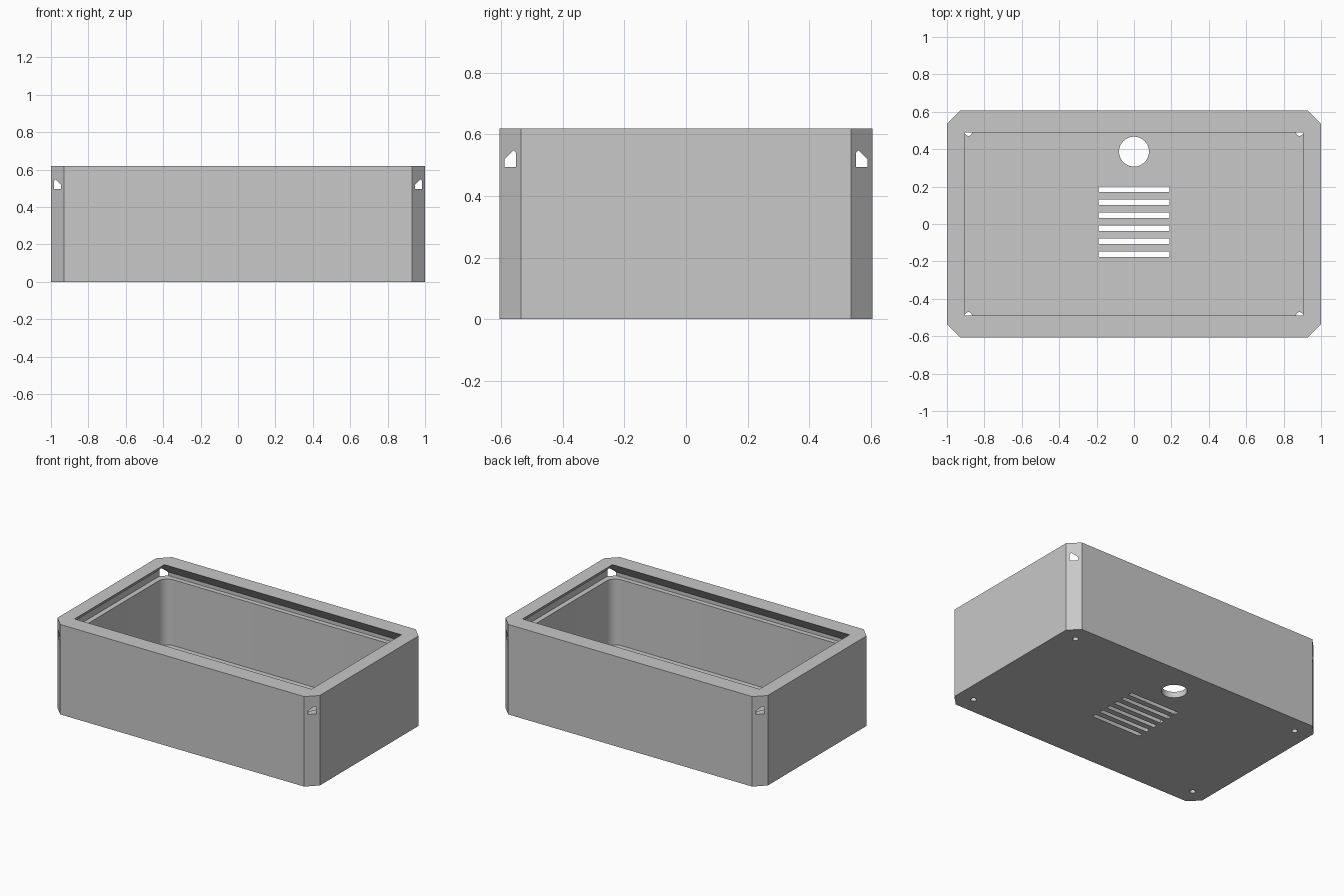
import bpy
import bmesh
from math import cos, sin, pi

cube = bpy.data.objects.get("Cube")
if cube:
    bpy.data.objects.remove(cube, do_unlink=True)

# Material
grey = bpy.data.materials.new("plain grey")
grey.use_nodes = True
colour = (0.58, 0.58, 0.58, 1)
grey.diffuse_color = colour
grey.node_tree.nodes["Principled BSDF"].inputs["Base Color"].default_value = colour


def outline(hx, hy, r=0, seg=1, cx=0, cy=0):
    """Rectangle outline with sharp (r=0), chamfered (seg=1) or rounded corners."""
    pts = []
    for q, (sx, sy) in enumerate([(1, 1), (-1, 1), (-1, -1), (1, -1)]):
        for i in range(seg + 1 if r else 1):
            a = (q + i / seg) * pi / 2
            pts.append((cx + sx * (hx - r) + r * cos(a),
                        cy + sy * (hy - r) + r * sin(a)))
    return pts


def circle(radius, cx, cy, n=32):
    return [(cx + radius * cos(2 * pi * i / n), cy + radius * sin(2 * pi * i / n))
            for i in range(n)]


def loft_object(name, solids):
    """Each solid is a list of (z, outline) levels joined into a closed loft."""
    bm = bmesh.new()
    for levels in solids:
        rings = [[bm.verts.new((x, y, z)) for x, y in pts] for z, pts in levels]
        bm.faces.new(rings[0][::-1])
        bm.faces.new(rings[-1])
        for low, high in zip(rings, rings[1:]):
            n = len(low)
            for i in range(n):
                j = (i + 1) % n
                bm.faces.new((low[i], low[j], high[j], high[i]))
    bmesh.ops.recalc_face_normals(bm, faces=bm.faces)
    mesh = bpy.data.meshes.new(name)
    bm.to_mesh(mesh)
    bm.free()
    mesh.materials.append(grey)
    obj = bpy.data.objects.new(name, mesh)
    bpy.context.collection.objects.link(obj)
    return obj


# Outer shell with chamfered upright corners
shell = outline(1, 0.607, 0.07)
box = loft_object("enclosure_box", [[(0, shell), (0.62, shell)]])

# Main cavity with rounded corners
inside = outline(0.95, 0.557, 0.07, 8)
cavity = loft_object("cavity_cutter", [[(0.042, inside), (0.51, inside)]])

# Panel recess under a sloping lip; it breaks through the chamfered corners
recess = loft_object("lip_recess_cutter", [[
    (0.495, outline(0.985, 0.59)),
    (0.52, outline(0.985, 0.59)),
    (0.54, outline(0.985, 0.57)),
    (0.62, outline(0.903, 0.49)),
    (0.70, outline(0.821, 0.41))]])

# Floor openings: vent slots, cable hole and corner screw holes
floor_outlines = [outline(0.19, 0.015, 0.006, 3, 0, 0.186 - 0.0695 * i) for i in range(6)]
floor_outlines.append(circle(0.08, 0, 0.387, 48))
floor_outlines += [circle(0.019, sx * 0.885, sy * 0.49, 20)
                   for sx in (-1, 1) for sy in (-1, 1)]
openings = loft_object("floor_opening_cutter",
                       [[(-0.1, p), (0.1, p)] for p in floor_outlines])

# Cut the box and drop the cutters
bpy.ops.object.select_all(action="DESELECT")
bpy.context.view_layer.objects.active = box
box.select_set(True)
for cutter in (cavity, recess, openings):
    cutter.hide_render = True
    mod = box.modifiers.new(cutter.name, "BOOLEAN")
    mod.operation = "DIFFERENCE"
    mod.solver = "EXACT"
    mod.object = cutter
    bpy.ops.object.modifier_apply(modifier=mod.name)
    bpy.data.objects.remove(cutter, do_unlink=True)

bpy.ops.object.shade_smooth_by_angle(angle=pi / 6)
